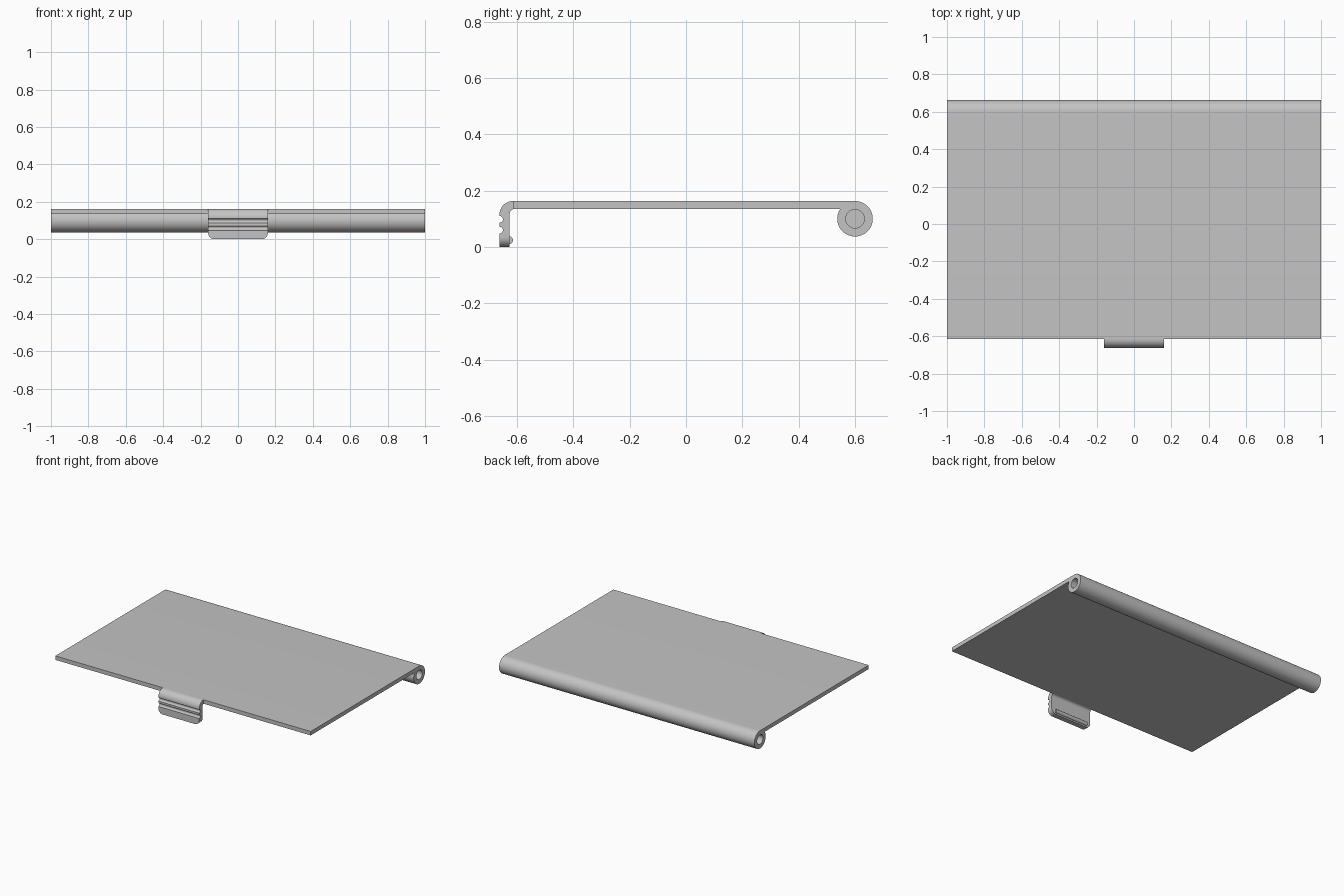
import bpy, bmesh
from math import sin, cos, radians, pi

if "Cube" in bpy.data.objects:
    bpy.data.objects.remove(bpy.data.objects["Cube"])

grey = bpy.data.materials.new("light grey plastic")
grey.use_nodes = True
grey.diffuse_color = (0.55, 0.55, 0.55, 1)
grey.node_tree.nodes["Principled BSDF"].inputs["Base Color"].default_value = (0.55, 0.55, 0.55, 1)

TOP, UNDER = 0.163, 0.135        # panel faces
FRONT = -0.615                   # panel front edge
HINGE_Y, HINGE_Z, HINGE_R = 0.6, 0.1, 0.063


def arc(y, z, r, start, end, steps):
    """Points on an arc in the side (y, z) plane, angles in degrees."""
    angles = [radians(start + (end - start) * i / steps) for i in range(steps + 1)]
    return [(y + r * cos(a), z + r * sin(a)) for a in angles]


def extrude_profile(name, points, half_width, round_bottom=0):
    """Sweep a side profile along x, optionally rounding its lowest corners."""
    bm = bmesh.new()
    face = bm.faces.new([bm.verts.new((-half_width, y, z)) for y, z in points])
    swept = bmesh.ops.extrude_face_region(bm, geom=[face])["geom"]
    verts = [v for v in swept if isinstance(v, bmesh.types.BMVert)]
    bmesh.ops.translate(bm, verts=verts, vec=(2 * half_width, 0, 0))
    if round_bottom:
        low = [e for e in bm.edges
               if all(v.co.z < 0.001 for v in e.verts)
               and abs(e.verts[0].co.x - e.verts[1].co.x) < 0.001]
        bmesh.ops.bevel(bm, geom=low, offset=round_bottom, offset_type='OFFSET',
                        segments=8, profile=0.5, affect='EDGES')
    bmesh.ops.recalc_face_normals(bm, faces=bm.faces)
    mesh = bpy.data.meshes.new(name)
    bm.to_mesh(mesh)
    bm.free()
    mesh.materials.append(grey)
    obj = bpy.data.objects.new(name, mesh)
    bpy.context.collection.objects.link(obj)
    return obj


def select_only(obj):
    bpy.ops.object.select_all(action='DESELECT')
    obj.select_set(True)
    bpy.context.view_layer.objects.active = obj


# Flat panel running into the hinge barrel
panel = extrude_profile(
    "panel_with_hinge_barrel",
    [(FRONT, UNDER), (FRONT, TOP)] + arc(HINGE_Y, HINGE_Z, HINGE_R, 90, -213.7, 56), 1)

# Blind pin holes in both ends of the barrel
for side in (-1, 1):
    bpy.ops.mesh.primitive_cylinder_add(
        vertices=32, radius=0.033, depth=0.2,
        location=(side, HINGE_Y, HINGE_Z), rotation=(0, pi / 2, 0))
    cutter = bpy.context.object
    cutter.name = "pin_hole_cutter"
    cutter.hide_render = True
    cutter.data.materials.append(grey)
    cut = panel.modifiers.new("pin hole", 'BOOLEAN')
    cut.operation = 'DIFFERENCE'
    cut.solver = 'EXACT'
    cut.object = cutter
    select_only(panel)
    bpy.ops.object.modifier_apply(modifier=cut.name)
    bpy.data.objects.remove(cutter)

# Latch tab: rounded shoulder, two grip grooves, straight inner face
OUTER, INNER = -0.662, -0.626
profile = [(FRONT, TOP)] + arc(FRONT, TOP + OUTER - FRONT, FRONT - OUTER, 95, 180, 12)
for groove_z in (0.098, 0.06):
    profile += arc(OUTER, groove_z, 0.012, 90, -90, 10)
profile += [(OUTER, 0), (INNER, 0)]
profile += arc(INNER + 0.018, UNDER - 0.018, 0.018, 180, 90, 6)
latch = extrude_profile("latch_tab", profile, 0.16, round_bottom=0.035)

# Catch ridge on the inside of the latch
ridge = extrude_profile("latch_catch_ridge", arc(INNER - 0.002, 0.024, 0.014, -90, 90, 12), 0.13)

for obj in (panel, latch, ridge):
    select_only(obj)
    bpy.ops.object.shade_smooth_by_angle(angle=radians(30))
